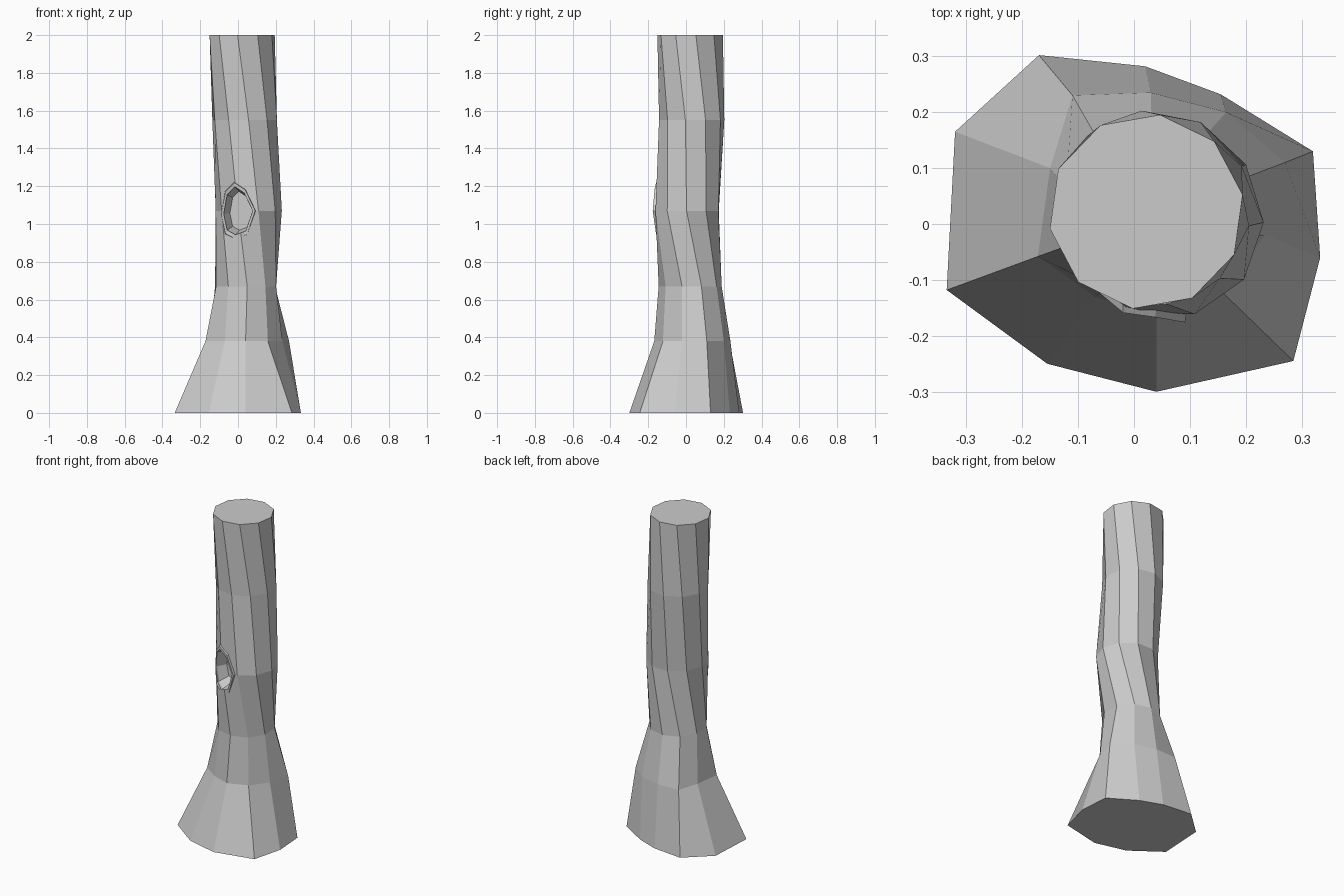
import bpy, bmesh
from math import sin, cos, radians
from mathutils import Vector
from mathutils.bvhtree import BVHTree

if "Cube" in bpy.data.objects:
    bpy.data.objects.remove(bpy.data.objects["Cube"])


def decagon(cx, cy, r, start):
    return [(cx + r * cos(radians(start + 36 * i)), cy + r * sin(radians(start + 36 * i))) for i in range(10)]


def loft(name, rings, caps=True, closed=False):
    """Skin a stack of equal-length rings into one flat-shaded object."""
    bm = bmesh.new()
    loops = [[bm.verts.new(p) for p in ring] for ring in rings]
    pairs = list(zip(loops, loops[1:]))
    if closed:
        pairs.append((loops[-1], loops[0]))
    for a, b in pairs:
        for i in range(len(a)):
            j = (i + 1) % len(a)
            bm.faces.new((a[i], a[j], b[j], b[i]))
    if caps:
        bm.faces.new(loops[0][::-1])
        bm.faces.new(loops[-1])
    bmesh.ops.recalc_face_normals(bm, faces=bm.faces)
    mesh = bpy.data.meshes.new(name)
    bm.to_mesh(mesh)
    bm.free()
    ob = bpy.data.objects.new(name, mesh)
    bpy.context.collection.objects.link(ob)
    return ob


# Trunk: irregular flared root rings, then twisting decagons
base = [(.04, -.30), (.285, -.245), (.333, -.06), (.32, .13), (.155, .232),
        (.02, .282), (-.17, .302), (-.32, .165), (-.335, -.118), (-.155, -.25)]
flare = [(.04, -.168), (.158, -.122), (.235, -.02), (.27, .11), (.165, .20),
         (.03, .235), (-.11, .23), (-.15, .10), (-.172, -.058), (-.07, -.13)]
levels = [(0, base), (.38, flare),
          (.67, decagon(.04, .022, .167, -87)),
          (1.07, decagon(.057, .006, .175, -109)),
          (1.55, decagon(.035, .03, .174, -119)),
          (2.0, decagon(.022, .022, .175, -134))]
trunk = loft("trunk", [[(x, y, z) for x, y in ring] for z, ring in levels])

tree = BVHTree.FromPolygons([v.co for v in trunk.data.vertices],
                            [p.vertices[:] for p in trunk.data.polygons])

# Knot hole outline seen from the front
outline = [(-.02, 1.225), (.04, 1.185), (.095, 1.07), (.05, .94),
           (-.015, .915), (-.07, .945), (-.092, 1.05), (-.07, 1.175)]


def knot_ring(scale, depth, flat_y=None, shift=0):
    pts = []
    for x, z in outline:
        px, pz = scale * x + shift, 1.07 + (z - 1.07) * scale
        y = flat_y
        if y is None:
            y = tree.ray_cast(Vector((px, -1, pz)), Vector((0, 1, 0)))[0].y + depth
        pts.append((px, y, pz))
    return pts


# Hollow carved into the trunk
cutter = loft("hollow_cutter", [knot_ring(.82, 0, -.3), knot_ring(.82, 0),
                                knot_ring(.66, 0, -.05, .018)])
cutter.hide_render = True
mod = trunk.modifiers.new("hollow", 'BOOLEAN')
mod.operation = 'DIFFERENCE'
mod.solver = 'EXACT'
mod.object = cutter
bpy.context.view_layer.objects.active = trunk
bpy.ops.object.modifier_apply(modifier=mod.name)
bpy.data.objects.remove(cutter)

# Raised bark lip around the hollow
loft("hollow_rim", [knot_ring(1, .008), knot_ring(.96, -.015),
                    knot_ring(.82, -.012), knot_ring(.81, .008)], caps=False, closed=True)
